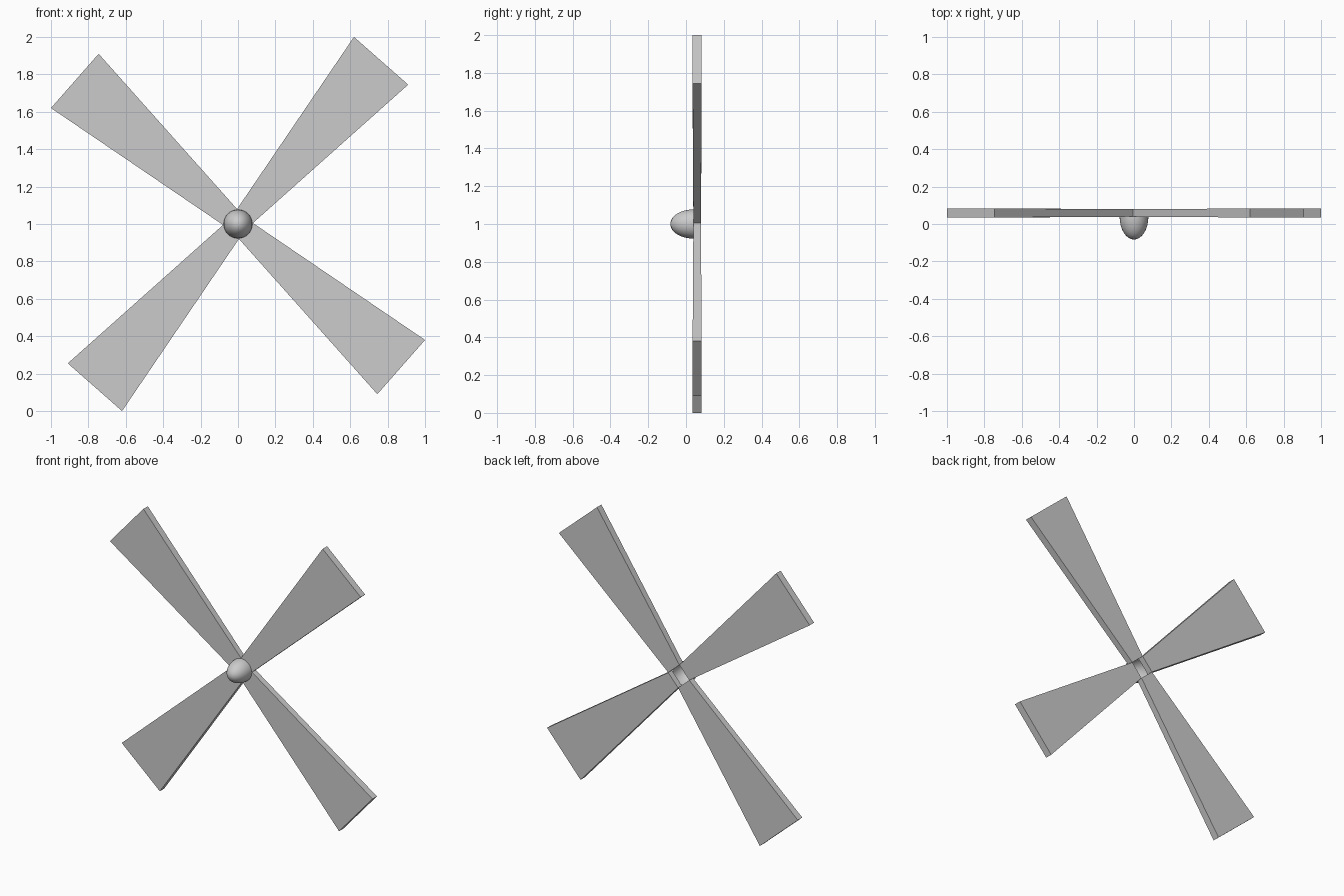
import bpy, bmesh, math
from mathutils import Matrix, Vector

if "Cube" in bpy.data.objects:
    bpy.data.objects.remove(bpy.data.objects["Cube"])

CENTRE = Vector((0, 0, 1))


def finish(name, bm):
    me = bpy.data.meshes.new(name)
    bm.to_mesh(me)
    bm.free()
    ob = bpy.data.objects.new(name, me)
    ob.location = CENTRE
    bpy.context.collection.objects.link(ob)
    return ob


# Blade: tapered slab, slightly thicker at the tip (x, z, front y, back y)
outline = [(-0.005, 0.08, 0.039, 0.079), (0.08, 0.005, 0.039, 0.079),
           (0.91, 0.745, 0.035, 0.083), (0.62, 1.0, 0.035, 0.083)]


def blade(index):
    bm = bmesh.new()
    front = [bm.verts.new((x, f, z)) for x, z, f, b in outline]
    back = [bm.verts.new((x, b, z)) for x, z, f, b in outline]
    bm.faces.new(front)
    bm.faces.new(back[::-1])
    for i in range(4):
        j = (i + 1) % 4
        bm.faces.new((front[i], back[i], back[j], front[j]))
    bmesh.ops.rotate(bm, verts=bm.verts, cent=(0, 0, 0),
                     matrix=Matrix.Rotation(math.pi / 2 * index, 3, 'Y'))
    bmesh.ops.recalc_face_normals(bm, faces=bm.faces)
    return finish(f"blade_{index + 1}", bm)


for k in range(4):
    blade(k)

# Hub: front half of a stretched sphere, open behind the blades
bm = bmesh.new()
bmesh.ops.create_uvsphere(bm, u_segments=32, v_segments=16, radius=1)
bmesh.ops.bisect_plane(bm, geom=bm.verts[:] + bm.edges[:] + bm.faces[:], dist=1e-5,
                       plane_co=(0, 0, 0), plane_no=(0, 1, 0), clear_outer=True)
bmesh.ops.scale(bm, vec=(0.077, 0.122, 0.077), verts=bm.verts)
bmesh.ops.translate(bm, vec=(0, 0.039, 0), verts=bm.verts)
for f in bm.faces:
    f.smooth = True
finish("hub_cap", bm)
